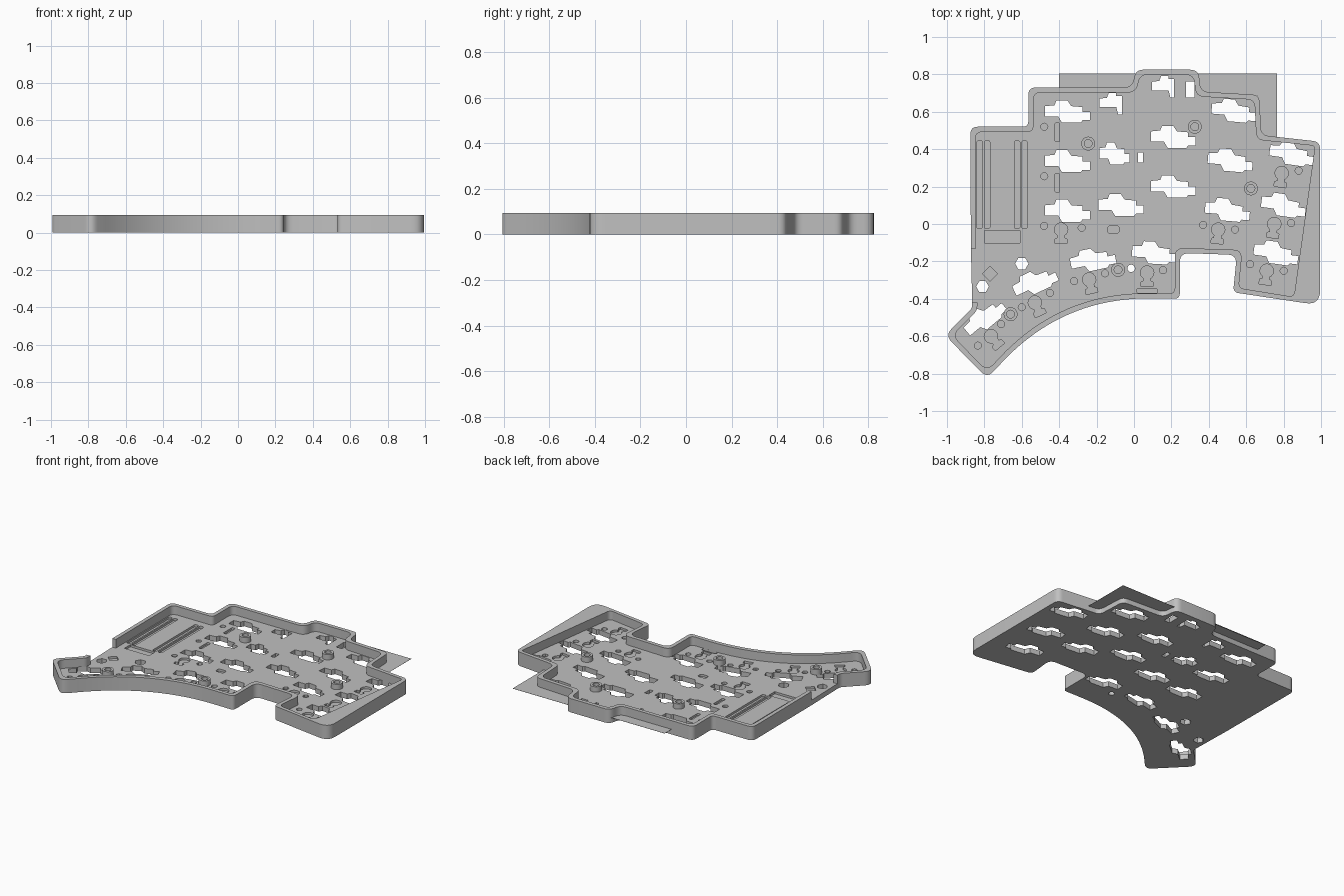
import bpy, bmesh, math
from mathutils import Vector, Matrix

cube = bpy.data.objects.get("Cube")
if cube:
    bpy.data.objects.remove(cube, do_unlink=True)

grey = bpy.data.materials.new("plain grey")
grey.use_nodes = True
COLOUR = (0.53, 0.53, 0.53, 1)
grey.diffuse_color = COLOUR
grey.node_tree.nodes["Principled BSDF"].inputs["Base Color"].default_value = COLOUR

FLOOR, POCKET, TOP, WALL = 0.035, 0.02, 0.095, 0.027


def rounded(corners):
    """Replace each (x, y, radius) corner with a smooth bend."""
    out = []
    for i, (x, y, r) in enumerate(corners):
        p = Vector((x, y))
        if r == 0:
            out.append(p)
            continue
        before = Vector(corners[i - 1][:2]) - p
        after = Vector(corners[(i + 1) % len(corners)][:2]) - p
        a, b = p + before.normalized() * r, p + after.normalized() * r
        n = 20 if r > 0.1 else 6
        for k in range(n + 1):
            t = k / n
            out.append(a * (1 - t) ** 2 + p * 2 * t * (1 - t) + b * t * t)
    return out


def inset(corners, d):
    """Shift an open clockwise outline inwards."""
    pts = [Vector(c[:2]) for c in corners]
    dirs = [(b - a).normalized() for a, b in zip(pts, pts[1:])]
    normals = [Vector((v.y, -v.x)) for v in dirs]
    out = []
    for i, p in enumerate(pts):
        n1, n2 = normals[max(i - 1, 0)], normals[min(i, len(normals) - 1)]
        q = p + (n1 + n2) * d / (1 + n1.dot(n2))
        out.append((q.x, q.y, corners[i][2]))
    return out


def slab(name, loops, z0, z1):
    """Extrude a filled outline; the loops inside it become holes."""
    curve = bpy.data.curves.new(name, "CURVE")
    curve.dimensions, curve.fill_mode = "2D", "BOTH"
    curve.extrude = (z1 - z0) / 2
    for loop in loops:
        spline = curve.splines.new("POLY")
        spline.points.add(len(loop) - 1)
        for point, p in zip(spline.points, loop):
            point.co = (p[0], p[1], 0, 1)
        spline.use_cyclic_u = True
    temp = bpy.data.objects.new(name + " outline", curve)
    bpy.context.collection.objects.link(temp)
    bpy.context.view_layer.update()
    mesh = bpy.data.meshes.new_from_object(
        temp.evaluated_get(bpy.context.evaluated_depsgraph_get()))
    bpy.data.objects.remove(temp, do_unlink=True)
    bpy.data.curves.remove(curve)
    bm = bmesh.new()
    bm.from_mesh(mesh)
    bmesh.ops.remove_doubles(bm, verts=bm.verts, dist=1e-5)
    bmesh.ops.translate(bm, verts=bm.verts, vec=(0, 0, (z0 + z1) / 2))
    bmesh.ops.recalc_face_normals(bm, faces=bm.faces)
    bm.to_mesh(mesh)
    bm.free()
    mesh.materials.clear()
    mesh.materials.append(grey)
    obj = bpy.data.objects.new(name, mesh)
    bpy.context.collection.objects.link(obj)
    bpy.ops.object.select_all(action="DESELECT")
    obj.select_set(True)
    bpy.context.view_layer.objects.active = obj
    bpy.ops.object.shade_smooth_by_angle(angle=math.radians(30))
    return obj


def place(shape, x, y, turn=0, stretch=1):
    m = Matrix.Rotation(math.radians(turn), 2)
    return [m @ Vector((px * stretch, py)) + Vector((x, y)) for px, py in shape]


def ring(x, y, r, n=16, turn=0):
    return [(x + r * math.cos(turn + math.tau * k / n),
             y + r * math.sin(turn + math.tau * k / n)) for k in range(n)]


def box(x, y, w, h, r=0):
    return rounded([(x + sx * w / 2, y + sy * h / 2, r)
                    for sx, sy in ((-1, -1), (-1, 1), (1, 1), (1, -1))])


# Tray outline, starting and ending at the gap in the left wall
outline = [
    (-.872, -.13, 0), (-.875, .52, .04), (-.565, .52, .03), (-.565, .73, .04),
    (-.01, .73, .045), (.01, .825, .04), (.345, .825, .045), (.355, .708, .045),
    (.67, .69, .04), (.68, .475, .04), (.995, .44, .04), (.995, -.435, .08),
    (.53, -.365, .03), (.55, -.165, .05), (.245, -.155, .05), (.245, -.4, .03),
    (-.38, -.39, .48), (-.785, -.825, .05), (-1.01, -.595, .05),
    (-.865, -.45, .02), (-.865, -.42, 0)]
inner = inset(outline, WALL)
# The right wall widens towards the front
inner[10], inner[11] = (.968, .418, .02), (.855, -.39, .03)
edge = rounded(outline)
slab("outer_wall", [edge + rounded(inner)[::-1]], FLOOR, TOP)

# Switch socket openings
socket = [(-.12, .03), (-.07, .035), (-.06, .06), (.0, .06), (.02, .03), (.08, .025),
          (.08, 0), (.12, 0), (.12, -.045), (.08, -.045), (.07, -.058),
          (-.03, -.058), (-.05, -.025), (-.12, -.025)]
half_socket = [(-.06, -.02), (-.06, .025), (-.02, .03), (-.01, .055), (.03, .055),
               (.03, .04), (.06, .04), (.06, -.06), (.04, -.06), (.03, -.02)]
holes = [place(socket, -.355, y) for y in (.6, .335, .07)]
holes += [place(socket, .21, y) for y in (.465, .2)]
holes += [place(half_socket, x, y) for x, y in ((-.125, .645), (.155, .735))]
holes += [place(socket, -.105, .375, 0, .67), place(socket, -.07, .1)]
for x, y, turn in ((.535, .605, -5), (.515, .34, -5), (.5, .075, -5),
                   (.845, .375, -8), (.8, .1, -8), (.76, -.155, -8),
                   (.11, -.155, -3), (-.22, -.19, 12), (-.53, -.31, 25), (-.8, -.5, 40)):
    holes.append(place(socket, x, y, turn))

# Small through holes
holes += [box(.3, .72, .045, .085), box(.035, .355, .028, .055),
          ring(-.6, -.212, .036, 6), ring(-.81, -.335, .034, 6),
          ring(-.015, -.237, .02)]

# Shallow pockets: stemmed rounds, dots, grooves
stemmed = [(.036 * math.cos(a), .036 * math.sin(a))
           for a in (math.radians(-60 + 20 * k) for k in range(16))]
stemmed += [(-.018, -.045), (-.032, -.05), (-.032, -.075),
            (.032, -.075), (.032, -.05), (.018, -.045)]
pockets = []
for x, y, turn in ((-.39, -.03, 0), (.45, -.03, -5), (.75, 0, -8), (.79, .272, -8),
                   (.71, -.25, -8), (.07, -.26, 0), (-.24, -.297, 12),
                   (-.53, -.42, 25), (-.765, -.6, 40)):
    pockets.append(place(stemmed, x, y, turn))
for x, y in ((-.48, .52), (-.48, .255), (-.48, -.01), (-.28, -.02), (.37, -.005),
             (.54, -.03), (.62, -.215), (.8, -.25), (.84, .005), (.88, .285),
             (-.32, -.305), (-.155, -.264), (.155, -.247), (-.45, -.368),
             (-.6, -.445), (-.71, -.535), (-.835, -.65)):
    pockets.append(ring(x, y, .019, 12))
pockets += [box(x, .21, .03, .47, .012) for x in (-.825, -.785, -.625, -.585)]
pockets += [box(-.41, y, .025, .1, .008) for y in (.49, .22)]
pockets += [box(-.705, -.068, .19, .065), ring(-.77, -.265, .04, 4),
            box(-.11, -.03, .06, .04, .015), box(.07, -.358, .11, .024, .01)]

slab("base_plate", [edge] + holes, 0, POCKET)
slab("pocketed_floor", [edge] + holes + pockets, POCKET, FLOOR)

# Screw standoffs
for i, (x, y) in enumerate(((-.245, .43), (.325, .52), (.625, .19),
                            (-.085, -.245), (-.66, -.482))):
    slab(f"standoff_{i + 1}", [ring(x, y, .037, 24), ring(x, y, .021, 24)], FLOOR, .072)

# Thin sheet showing behind the back wall
slab("back_sheet_left", [[(-.4, .72), (-.4, .805), (.02, .805), (0, .72)]],
     FLOOR - .001, FLOOR)
slab("back_sheet_right", [[(.34, .805), (.765, .805), (.765, .46), (.675, .47),
                           (.66, .685), (.35, .7)]], FLOOR - .001, FLOOR)
